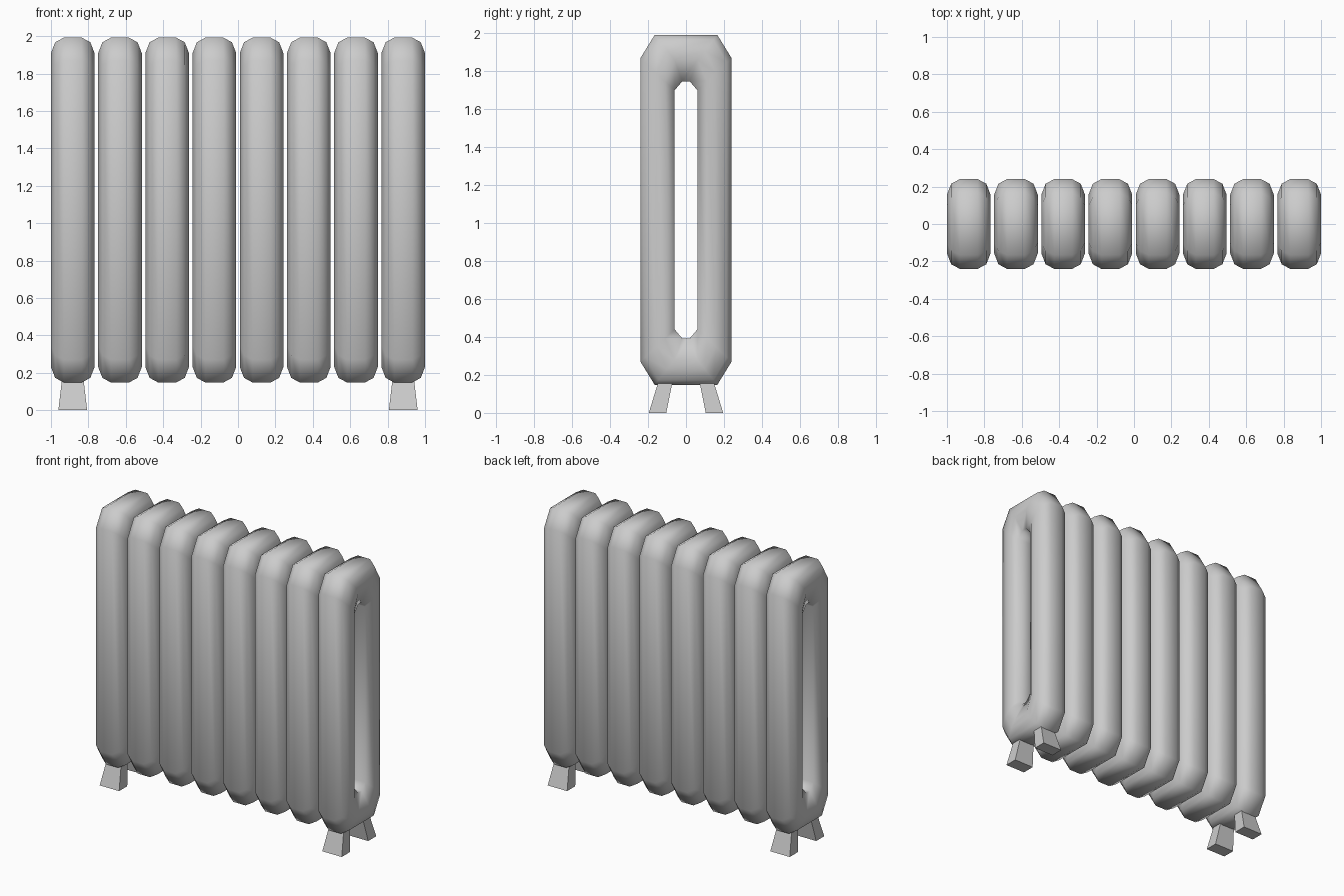
import bpy, bmesh

if "Cube" in bpy.data.objects:
    bpy.data.objects.remove(bpy.data.objects["Cube"])

COUNT, PITCH, X_END, MID_Z = 8, 0.2524, 0.8835, 1.07


def finish(bm, name, smooth):
    bmesh.ops.recalc_face_normals(bm, faces=bm.faces)
    for f in bm.faces:
        f.smooth = smooth
    me = bpy.data.meshes.new(name)
    bm.to_mesh(me)
    bm.free()
    ob = bpy.data.objects.new(name, me)
    bpy.context.collection.objects.link(ob)
    return ob


def frame_loop(depth):
    """Chamfered rectangle in the YZ plane, inset from the outer outline."""
    t = depth / 0.18
    hy, flat = 0.24 - depth, 0.165 - 0.145 * t
    hz = 0.922 - depth if t < 0.8 else 0.677
    side = 0.80 - 0.17 * t
    quarter = [(hy, side), (flat, hz)]
    half = quarter + [(-y, z) for y, z in reversed(quarter)]
    return half + [(-y, -z) for y, z in half]


# Radiator sections: a rounded tube swept round a tall chamfered frame
half_profile = [(0.048, 0.0), (0.094, 0.025), (0.1166, 0.083),
                (0.1166, 0.13), (0.085, 0.18)]
profile = half_profile + [(-x, d) for x, d in reversed(half_profile)]
bm = bmesh.new()
rings = [[bm.verts.new((x, y, z)) for y, z in frame_loop(d)] for x, d in profile]
for i, ring in enumerate(rings):
    nxt = rings[(i + 1) % len(rings)]
    for j in range(8):
        k = (j + 1) % 8
        bm.faces.new((ring[j], ring[k], nxt[k], nxt[j]))
sections = finish(bm, "radiator_sections", True)
sections.location = (-X_END, 0, MID_Z)
arr = sections.modifiers.new("repeat", 'ARRAY')
arr.count = COUNT
arr.use_relative_offset = False
arr.use_constant_offset = True
arr.constant_offset_displace = (PITCH, 0, 0)


# Feet: splayed tapered blocks under both end sections
def foot(name, sx, sy):
    bm = bmesh.new()
    bmesh.ops.create_cube(bm, size=2)
    for v in bm.verts:
        top = v.co.z > 0
        hx, yc, hy, z = (0.057, 0.107, 0.037, 0.17) if top else (0.077, 0.15, 0.046, 0)
        v.co = (sx * X_END + v.co.x * hx, sy * yc + v.co.y * hy, z)
    finish(bm, name, False)


for sx, side in ((-1, "left"), (1, "right")):
    for sy, end in ((-1, "front"), (1, "back")):
        foot(f"{end}_{side}_foot", sx, sy)
